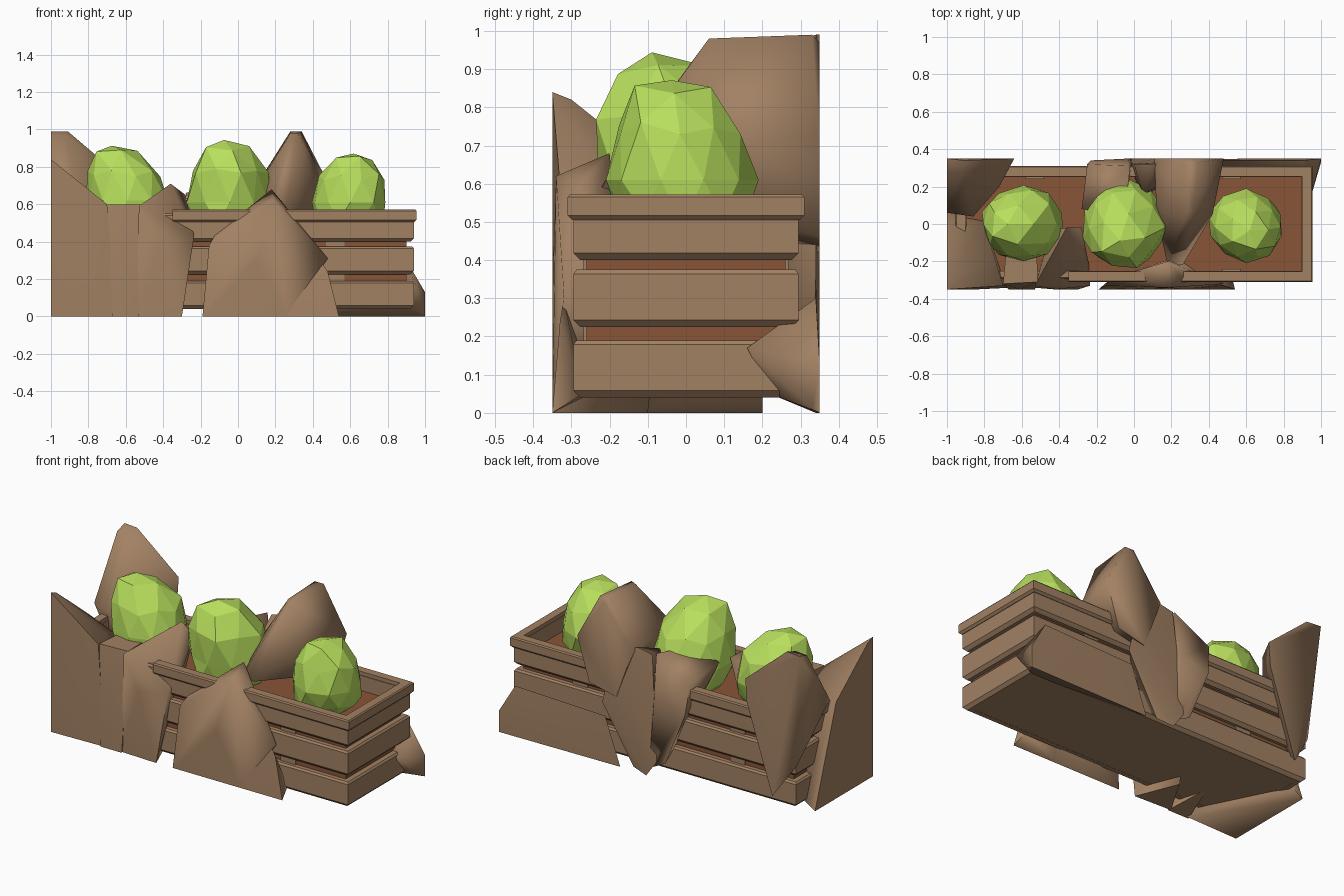
import bpy, bmesh, math, random
from mathutils import Vector

if "Cube" in bpy.data.objects:
    bpy.data.objects.remove(bpy.data.objects["Cube"])

random.seed(11)


def material(name, rgb):
    m = bpy.data.materials.new(name)
    m.diffuse_color = (*rgb, 1)
    m.use_nodes = True
    m.node_tree.nodes["Principled BSDF"].inputs["Base Color"].default_value = m.diffuse_color
    return m


WOOD = material("wood", (0.36, 0.22, 0.125))
STONE = material("stone", (0.36, 0.22, 0.125))
SOIL = material("soil", (0.25, 0.09, 0.04))
LEAF = material("leaf", (0.48, 0.74, 0.11))


def finish(bm, name, mat, angle=None):
    bmesh.ops.recalc_face_normals(bm, faces=bm.faces)
    me = bpy.data.meshes.new(name)
    bm.to_mesh(me)
    bm.free()
    me.materials.append(mat)
    ob = bpy.data.objects.new(name, me)
    bpy.context.collection.objects.link(ob)
    if angle:
        bpy.ops.object.select_all(action='DESELECT')
        ob.select_set(True)
        bpy.context.view_layer.objects.active = ob
        bpy.ops.object.shade_smooth_by_angle(angle=math.radians(angle))
    return ob


def box(name, x, y, z, mat):
    bm = bmesh.new()
    bmesh.ops.create_cube(bm, size=1)
    for v in bm.verts:
        for i, (a, b) in enumerate((x, y, z)):
            v.co[i] = a if v.co[i] < 0 else b
    finish(bm, name, mat)


def frame(name, path, z0, z1, depth, bevel):
    """Mitred wooden frame: chamfered profile swept round (x, y, sx, sy) corners."""
    prof = [(0, z0 + bevel), (0, z1 - bevel * .6), (bevel * .5, z1), (depth, z1),
            (depth, z0), (bevel, z0)]
    bm = bmesh.new()
    rings = [[bm.verts.new((x - sx * o, y - sy * o, z)) for o, z in prof]
             for x, y, sx, sy in path]
    n = len(prof)
    closed = len(path) == 4
    for i in range(len(rings) if closed else len(rings) - 1):
        a, b = rings[i], rings[(i + 1) % len(rings)]
        for j in range(n):
            k = (j + 1) % n
            bm.faces.new((a[j], a[k], b[k], b[j]))
    if not closed:
        bm.faces.new(rings[0])
        bm.faces.new(rings[-1])
    finish(bm, name, WOOD)


def corners(x, y):
    return [(sx * x, sy * y, sx, sy) for sx, sy in ((1, -1), (1, 1), (-1, 1), (-1, -1))]


def rock(name, *pts):
    bm = bmesh.new()
    for p in pts:
        bm.verts.new(p)
    r = bmesh.ops.convex_hull(bm, input=bm.verts)
    junk = {g for g in r["geom_interior"] + r["geom_unused"]
            if isinstance(g, bmesh.types.BMVert)}
    bmesh.ops.delete(bm, geom=list(junk), context='VERTS')
    finish(bm, name, STONE, 75)


def bush(name, centre, size, lean):
    """Faceted egg-shaped shrub with an off-centre crown."""
    bm = bmesh.new()
    bmesh.ops.create_icosphere(bm, subdivisions=2, radius=1)
    for v in bm.verts:
        d = v.co.normalized() * random.uniform(0.94, 1.06)
        up = max(d.z, 0)
        v.co = Vector((centre[0] + d.x * size[0] + lean[0] * up ** 2,
                       centre[1] + d.y * size[1] + lean[1] * up ** 2,
                       centre[2] + d.z * size[2] * (1 if d.z > 0 else 0.75)))
    finish(bm, name, LEAF)


# Crate: floor, soil block, three slat frames and a top rim
box("crate_floor", (-.92, .92), (-.277, .277), (.041, .06), WOOD)
box("soil", (-.9, .9), (-.26, .26), (.05, .46), SOIL)
for i, z in enumerate((.04, .225, .40)):
    frame(f"slat_frame_{i + 1}", corners(.94, .295), z, z + .15, .045, .018)
rim = [(-.35, -.31, 0, -1)] + corners(.955, .31)
frame("top_rim", rim, .505, .572, .055, .012)

# Inner battens joining the slats
for i, x in enumerate((-.53, .52)):
    for s in (-1, 1):
        y = sorted((s * .24, s * .268))
        box(f"batten_{i}_{s}", (x - .05, x + .05), y, (.05, .53), WOOD)

# Shrubs
bush("left_shrub", (-.59, 0, .62), (.225, .205, .30), (-.09, 0))
bush("middle_shrub", (-.045, 0, .61), (.232, .24, .335), (-.03, -.09))
bush("right_shrub", (.60, -.01, .61), (.205, .19, .275), (.02, -.03))

# Rocks at the left end
rock("back_left_rock", (-1, .35, .99), (-.91, .34, .99), (-1, .28, .97), (-.92, .27, .97),
     (-.64, .35, .76), (-.72, .2, .76), (-.65, .35, .62), (-.82, .35, .1),
     (-1, .06, .62), (-.95, .3, .3), (-.86, .04, .6), (-.9, .05, .45))
rock("front_left_rock", (-1, -.35, .84), (-1, -.3, .82), (-1, -.2, .70), (-1, .0, .58),
     (-.7, -.33, .6), (-.74, -.2, .6), (-.65, -.34, 0), (-.85, -.35, .3), (-1, -.35, 0),
     (-1, .2, 0), (-.92, .2, .05), (-.8, 0, .5))
rock("front_left_wedge", (-.70, -.32, .6), (-.515, -.31, .6), (-.68, -.1, .6), (-.52, -.1, .6),
     (-.67, -.35, 0), (-.53, -.35, 0), (-.61, -.35, .35), (-.6, -.1, .05))
rock("front_left_shoulder", (-.53, -.33, .59), (-.36, -.02, .71), (-.28, -.02, .65),
     (-.44, -.03, .62), (-.235, -.33, .43), (-.24, -.22, .46), (-.54, -.34, 0),
     (-.42, -.35, .4), (-.3, -.35, 0), (-.4, -.1, 0))

# Rocks in the middle, front and back
rock("front_middle_rock", (-.19, -.35, 0), (-.155, -.33, .38), (-.12, -.29, .44),
     (.06, -.30, .57), (.19, -.34, .62), (.18, -.2, .68), (.24, -.28, .6), (.37, -.32, .42),
     (.48, -.32, .31), (.1, -.35, .3), (.26, -.35, 0), (.3, -.15, .1))
rock("front_foot_rock", (.22, -.35, 0), (.54, -.35, 0), (.48, -.33, .24), (.44, -.32, .3),
     (.52, -.27, .05), (.3, -.25, .1))
rock("tall_back_rock", (.28, .33, .99), (.34, .33, .99), (.28, .08, .98), (.32, .06, .98),
     (.11, .35, .72), (.48, .35, .72), (.42, .05, .70), (.12, .05, .72),
     (.18, -.22, .60), (.26, -.22, .59), (.22, .35, .42), (.4, .35, .46), (.3, .35, .97))
rock("back_middle_rock", (.02, .35, 0), (.12, .33, .02), (.32, .34, .36), (.25, .34, .66),
     (.1, .32, .74), (.0, .32, .72), (.12, .35, .42), (.05, .15, .68),
     (-.05, .35, .1), (.15, .2, .2))
rock("back_middle_wedge", (0, .35, .05), (-.1, .34, .1), (-.23, .34, .42), (-.25, .32, .6),
     (-.28, .08, .66), (-.02, .31, .73), (-.03, .35, .45), (-.05, .05, .68), (-.1, .2, .2))

# Low rock along the back right
rock("back_right_rock", (.2, .34, 0), (1, .35, 0), (1, .35, .13), (.9, .34, .30),
     (.3, .34, .28), (.6, .35, .15), (.94, .24, .2), (.95, .16, .17), (1, .33, .01),
     (.3, .25, .05), (.9, .22, .05))
